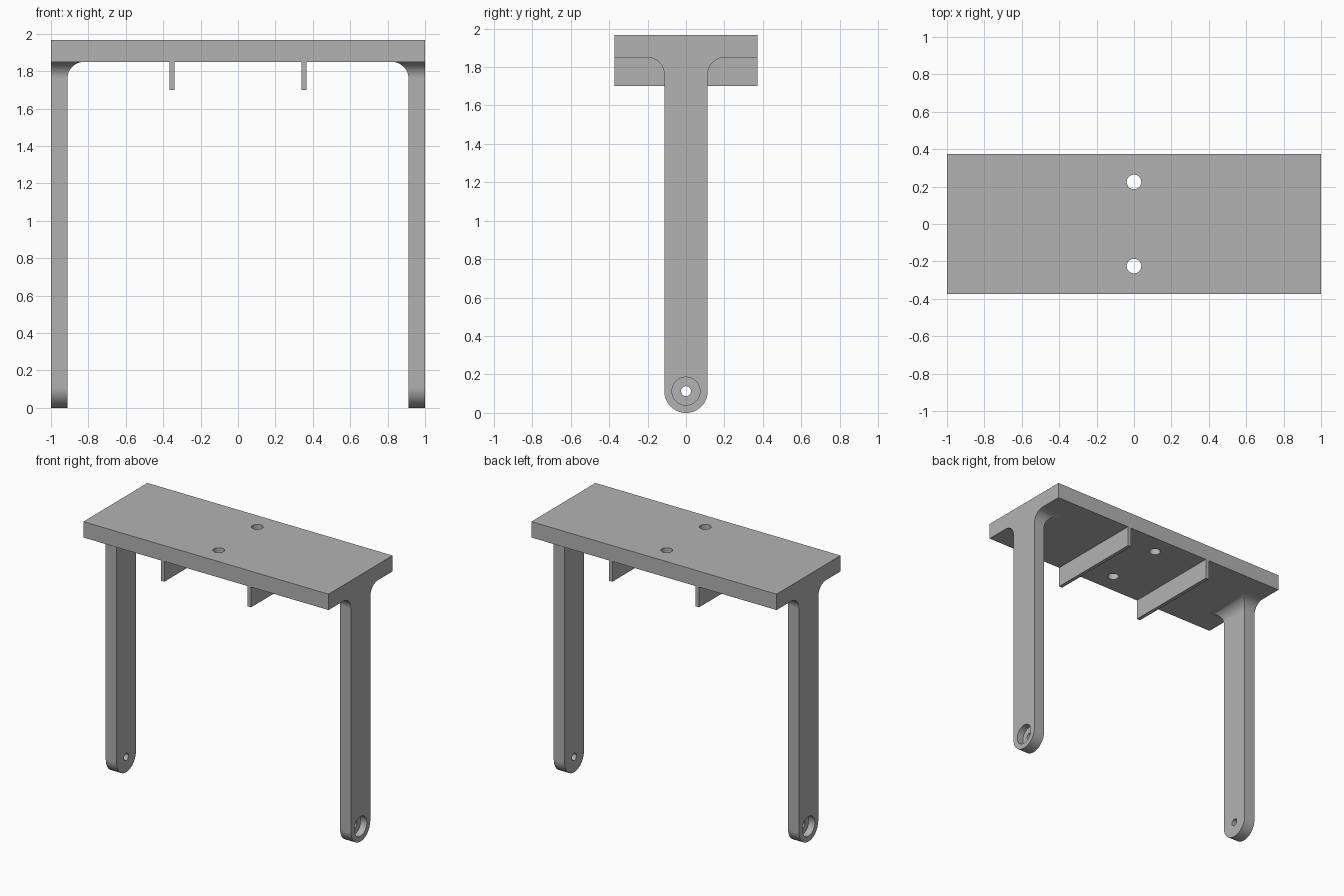
import bpy
import bmesh
from math import sin, cos, pi
from mathutils import Matrix

cube = bpy.data.objects.get("Cube")
if cube:
    bpy.data.objects.remove(cube, do_unlink=True)

grey = bpy.data.materials.new("light grey")
grey.use_nodes = True
colour = (0.45, 0.45, 0.45, 1)
grey.diffuse_color = colour
grey.node_tree.nodes["Principled BSDF"].inputs["Base Color"].default_value = colour

# Main dimensions
TOP, UNDER = 1.967, 1.85
HALF_DEPTH = 0.373
LEG_R, LEG_IN, FILLET = 0.113, 0.912, 0.09


def finish(name, bm):
    bmesh.ops.recalc_face_normals(bm, faces=bm.faces)
    mesh = bpy.data.meshes.new(name)
    bm.to_mesh(mesh)
    bm.free()
    mesh.materials.append(grey)
    ob = bpy.data.objects.new(name, mesh)
    bpy.context.collection.objects.link(ob)
    return ob


def box(name, x0, x1, y0, y1, z0, z1):
    bm = bmesh.new()
    bmesh.ops.create_cube(bm, size=1)
    bmesh.ops.scale(bm, verts=bm.verts, vec=(x1 - x0, y1 - y0, z1 - z0))
    bmesh.ops.translate(bm, verts=bm.verts,
                        vec=((x0 + x1) / 2, (y0 + y1) / 2, (z0 + z1) / 2))
    return finish(name, bm)


def drill(target, name, radius, length, centre, axis):
    """Cut a round hole with a hidden cylinder."""
    bm = bmesh.new()
    turn = Matrix.Rotation(pi / 2, 4, 'Y') if axis == 'X' else Matrix()
    bmesh.ops.create_cone(bm, cap_ends=True, segments=40, radius1=radius,
                          radius2=radius, depth=length,
                          matrix=Matrix.Translation(centre) @ turn)
    cutter = finish(name, bm)
    cutter.hide_render = True
    cutter.hide_set(True)
    cutter.display_type = 'WIRE'
    mod = target.modifiers.new(name, 'BOOLEAN')
    mod.operation = 'DIFFERENCE'
    mod.solver = 'EXACT'
    mod.object = cutter


def leg(name, side):
    """Loft of rectangles: round foot, straight shank, flared fillet."""
    steps = 16
    sections = []
    for i in range(steps + 1):
        a = i / steps * pi / 2
        sections.append((LEG_R * (1 - cos(a)), LEG_R * sin(a), LEG_IN))
    for i in range(steps + 1):
        a = i / steps * pi / 2
        out = FILLET * (1 - cos(a))
        sections.append((UNDER - FILLET + FILLET * sin(a), LEG_R + out, LEG_IN - out))
    bm = bmesh.new()
    rings = [[bm.verts.new((side * x, y, z))
              for x, y in ((1, -w), (1, w), (inner, w), (inner, -w))]
             for z, w, inner in sections]
    for low, high in zip(rings, rings[1:]):
        for k in range(4):
            n = (k + 1) % 4
            bm.faces.new((low[k], low[n], high[n], high[k]))
    bm.faces.new(rings[-1])
    bmesh.ops.remove_doubles(bm, verts=bm.verts, dist=1e-5)
    ob = finish(name, bm)
    # Through hole with a counterbore on the outer face
    drill(ob, name + "_pin_hole", 0.026, 0.4, (side * 0.95, 0, LEG_R), 'X')
    drill(ob, name + "_counterbore", 0.073, 0.1, (side, 0, LEG_R), 'X')
    return ob


# Top plate with two screw holes
plate = box("top_plate", -1, 1, -HALF_DEPTH, HALF_DEPTH, UNDER, TOP)
for label, y in (("front", -0.225), ("back", 0.225)):
    drill(plate, label + "_screw_hole", 0.039, 0.5, (0, y, TOP), 'Z')

# Legs and underside ribs
parts = [plate]
for label, side in (("left", 1), ("right", -1)):
    parts.append(leg(label + "_leg", side))
    x0, x1 = sorted((side * 0.34, side * 0.367))
    box(label + "_rib", x0, x1, -HALF_DEPTH, HALF_DEPTH, 1.70, UNDER)

# Apply the holes, then smooth the curved surfaces
for ob in parts:
    bpy.ops.object.select_all(action='DESELECT')
    ob.select_set(True)
    bpy.context.view_layer.objects.active = ob
    for mod in list(ob.modifiers):
        bpy.ops.object.modifier_apply(modifier=mod.name)
    bpy.ops.object.shade_smooth_by_angle()
for ob in [o for o in bpy.context.collection.objects if o.hide_render]:
    bpy.data.objects.remove(ob, do_unlink=True)
